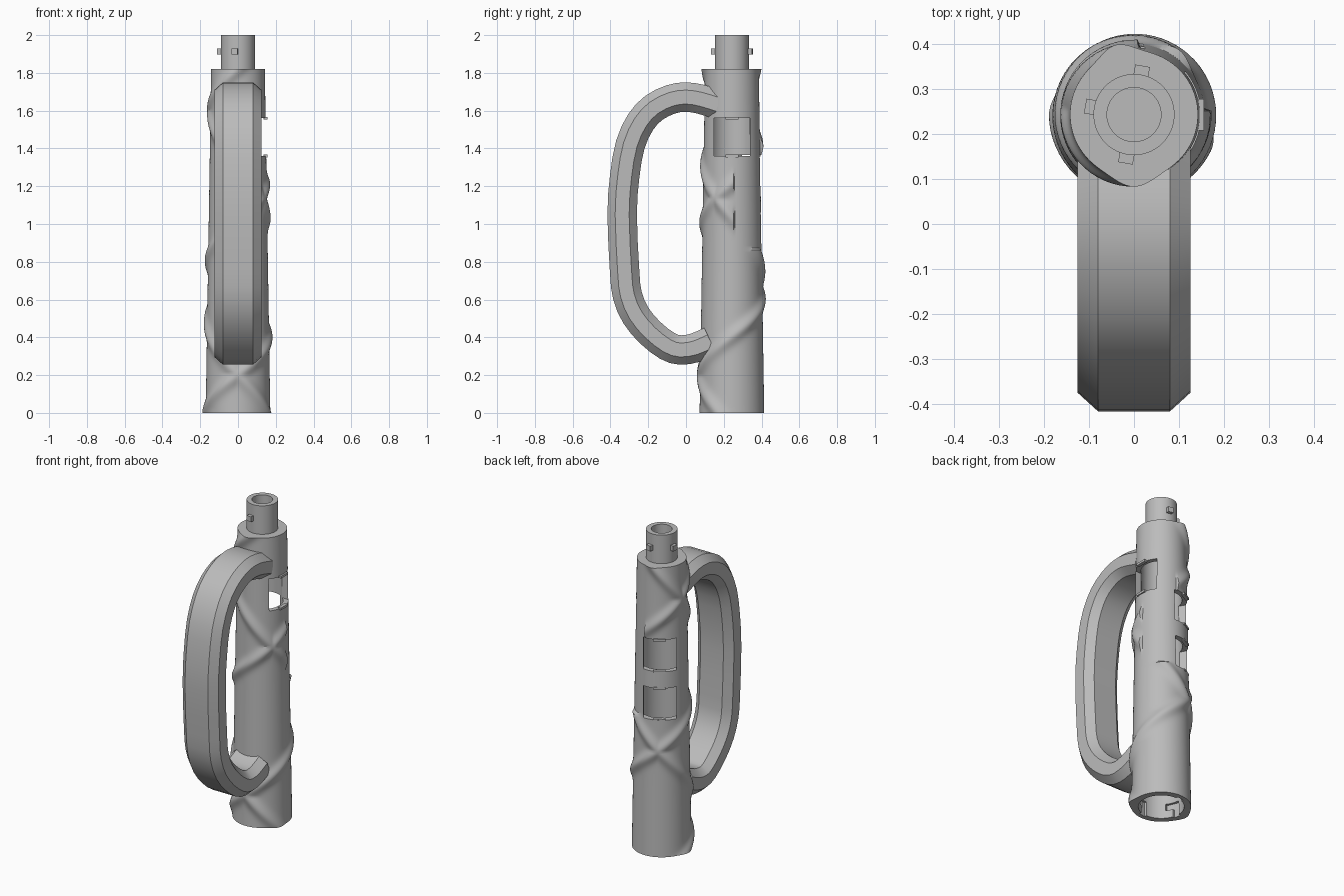
import bpy, bmesh, math
from math import sin, cos, pi, radians, exp
from mathutils import Vector, Matrix

cube = bpy.data.objects.get("Cube")
if cube:
    bpy.data.objects.remove(cube)

CY = 0.243            # y of the tube axis
SEG = 128

grey = bpy.data.materials.new("plain grey")
grey.use_nodes = True
grey.diffuse_color = (0.5, 0.5, 0.5, 1)
grey.node_tree.nodes["Principled BSDF"].inputs["Base Color"].default_value = (0.5, 0.5, 0.5, 1)


def finish(bm, name):
    bmesh.ops.recalc_face_normals(bm, faces=bm.faces)
    mesh = bpy.data.meshes.new(name)
    bm.to_mesh(mesh)
    bm.free()
    mesh.materials.append(grey)
    ob = bpy.data.objects.new(name, mesh)
    bpy.context.collection.objects.link(ob)
    return ob


def activate(ob):
    bpy.ops.object.select_all(action="DESELECT")
    ob.select_set(True)
    bpy.context.view_layer.objects.active = ob


def smooth(ob):
    activate(ob)
    bpy.ops.object.shade_smooth_by_angle(angle=radians(30))


def loft(bm, rings):
    """Skin a list of vertex rings and cap both ends."""
    loops = [[bm.verts.new(p) for p in ring] for ring in rings]
    n = len(loops[0])
    for a, b in zip(loops, loops[1:]):
        for i in range(n):
            j = (i + 1) % n
            bm.faces.new((a[i], a[j], b[j], b[i]))
    bm.faces.new(loops[0])
    bm.faces.new(loops[-1])


def radial_box(bm, az, r0, r1, width, z0, z1):
    """Box standing on the tube axis at an azimuth, from radius r0 to r1."""
    m = (Matrix.Translation((0, CY, 0)) @ Matrix.Rotation(radians(az), 4, "Z")
         @ Matrix.Translation(((r0 + r1) / 2, 0, (z0 + z1) / 2))
         @ Matrix.Diagonal((r1 - r0, width, z1 - z0, 1)))
    bmesh.ops.create_cube(bm, size=1, matrix=m)


def cut(ob, cutter):
    mod = ob.modifiers.new("cut", "BOOLEAN")
    mod.operation, mod.solver, mod.object = "DIFFERENCE", "EXACT", cutter
    mod.use_self = True
    activate(ob)
    bpy.ops.object.modifier_apply(modifier=mod.name)
    bpy.data.objects.remove(cutter)


# Two opposed spiral ridges on a gently tapering tube
HELICES = ((0.81, 1, 0.77), (1.11, -1, 0.66))   # pitch, direction, slope factor


def tube_radius(t, z):
    bump = 0
    turn = math.degrees(t) % 360
    for pitch, way, slope in HELICES:
        d = z - 0.2 - way * (t + pi / 2) / (2 * pi) * pitch
        d = (d + pitch / 2) % pitch - pitch / 2
        bump = max(bump, exp(-(d * slope / 0.032) ** 2))
    if 5 < turn < 85 and 0.87 < z < 1.5:
        bump = 0
    return 0.171 - 0.029 * z / 1.82 + 0.018 * bump


def circle(r, z):
    return [(r * cos(a), CY + r * sin(a), z) for a in (2 * pi * i / SEG for i in range(SEG))]


def ridged(z):
    ring = []
    for i in range(SEG):
        a = 2 * pi * i / SEG
        r = tube_radius(a, z)
        ring.append((r * cos(a), CY + r * sin(a), z))
    return ring


# Hollow tube with a bored neck
ROWS = 150
bm = bmesh.new()
loft(bm, [circle(0.115, 1.74), circle(0.132, 0)]
     + [ridged(1.82 * k / ROWS) for k in range(ROWS + 1)]
     + [circle(0.09, 1.82), circle(0.09, 2), circle(0.06, 2), circle(0.06, 1.78)])
tube = finish(bm, "tube")

# Windows through the wall and angled lock slots inside the base
WINDOWS = ((0, 1.46), (120, 1.265), (120, 0.96))
bm = bmesh.new()
for az, z in WINDOWS:
    radial_box(bm, az, 0.07, 0.22, 0.19, z - 0.1, z + 0.1)
for az in (100, 190, 280):
    radial_box(bm, az, 0.1, 0.145, 0.045, -0.02, 0.09)
    radial_box(bm, az + 14, 0.1, 0.145, 0.07, 0.05, 0.091)
cut(tube, finish(bm, "window_cutter"))
smooth(tube)

# Small catches on the window rims
bm = bmesh.new()
for az, z in WINDOWS:
    for side in (-1, 1):
        c = z + side * 0.1
        radial_box(bm, az, 0.135, 0.156, 0.07, c - 0.007, c + 0.007)
finish(bm, "window_catches")

# Lock pegs around the neck
bm = bmesh.new()
for az in (80, 170, 260):
    radial_box(bm, az, 0.08, 0.11, 0.033, 1.897, 1.93)
finish(bm, "neck_pegs")

# Handle: chamfered section swept along a bow in the y-z plane
PATH = [(.17, 1.632), (.08, 1.66), (0, 1.672), (-.08, 1.66), (-.17, 1.615), (-.24, 1.54),
        (-.295, 1.42), (-.325, 1.25), (-.338, 1.05), (-.325, .75), (-.31, .62), (-.265, .515),
        (-.19, .425), (-.1, .355), (-.03, .333), (.05, .345), (.13, .38)]
SECTION = [(x * s, d * e) for s, e, pts in (
    (1, 1, ((.125, .037), (.08, .078))), (-1, 1, ((.08, .078), (.125, .037))),
    (-1, -1, ((.125, .037), (.08, .078))), (1, -1, ((.08, .078), (.125, .037)))) for x, d in pts]
pts = [Vector(p) for p in PATH]


def bow(i, u):
    """Smooth interpolation between path points."""
    a, b, c, d = (pts[max(0, min(len(pts) - 1, i + k))] for k in (-1, 0, 1, 2))
    return b + 0.5 * u * (c - a + u * (2 * a - 5 * b + 4 * c - d + u * (3 * (b - c) + d - a)))


line = [bow(i, u) for i in range(len(pts) - 1) for u in (0, 0.5)] + [pts[-1]]
rings = []
for i, p in enumerate(line):
    t = (line[min(i + 1, len(line) - 1)] - line[max(i - 1, 0)]).normalized()
    out = Vector((t.y, -t.x))
    rings.append([(x, p.x + out.x * d, p.y + out.y * d) for x, d in SECTION])
bm = bmesh.new()
loft(bm, rings)
handle = finish(bm, "handle")

# Keep the handle ends out of the bore
bm = bmesh.new()
loft(bm, [circle(0.134, 0.1), circle(0.12, 1.9)])
cut(handle, finish(bm, "bore_cutter"))
smooth(handle)
